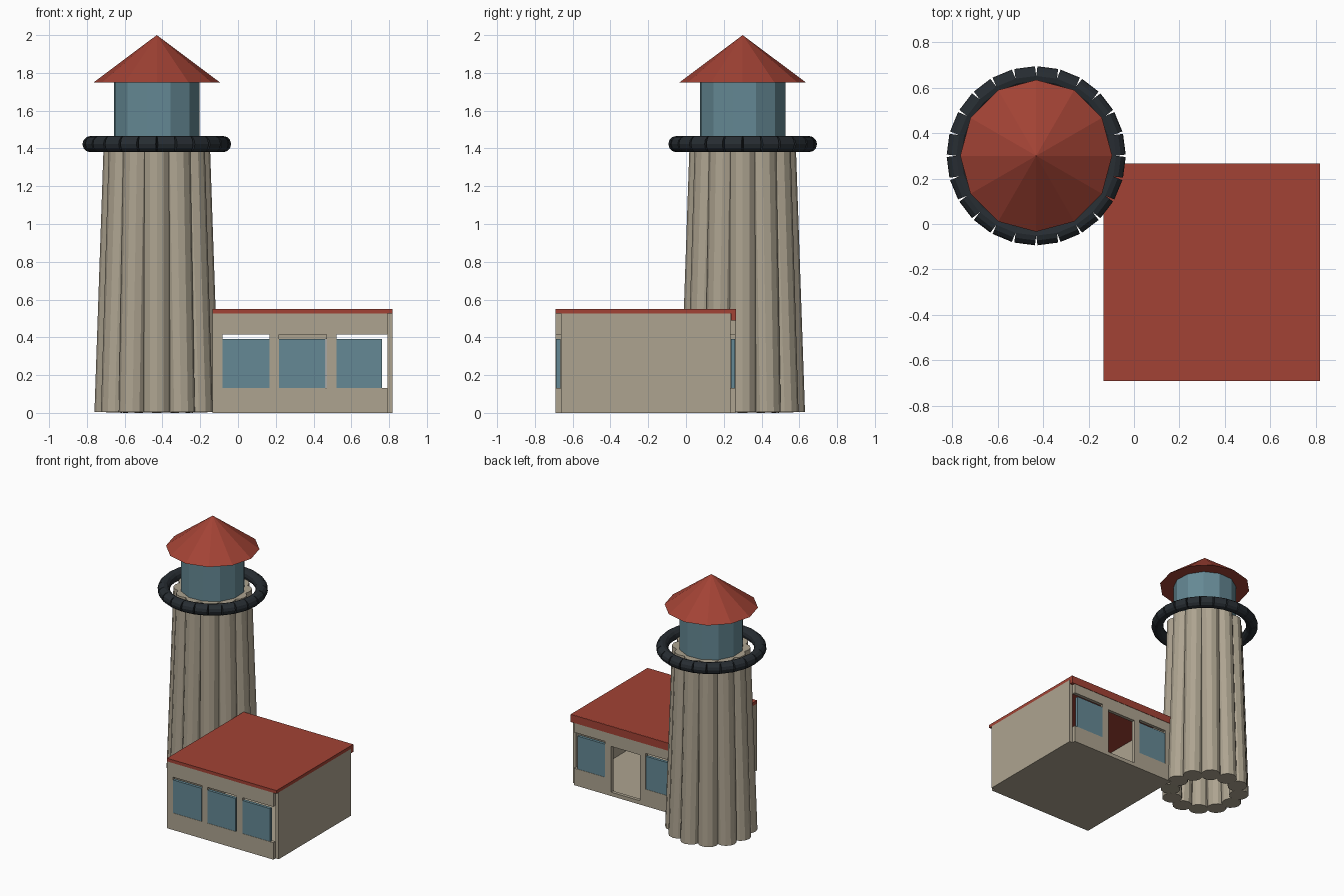
import bpy
from math import sin, cos, pi, radians
from mathutils import Vector

if "Cube" in bpy.data.objects:
    bpy.data.objects.remove(bpy.data.objects["Cube"])


def material(name, rgb):
    m = bpy.data.materials.new(name)
    m.diffuse_color = (*rgb, 1)
    m.use_nodes = True
    m.node_tree.nodes["Principled BSDF"].inputs["Base Color"].default_value = m.diffuse_color
    return m


STONE = material("stone", (0.42, 0.37, 0.28))
RED = material("red", (0.36, 0.055, 0.035))
BLUE = material("glass_blue", (0.13, 0.25, 0.30))
BLACK = material("black", (0.02, 0.026, 0.032))


def finish(name, mat):
    ob = bpy.context.object
    ob.name = name
    ob.data.materials.append(mat)
    return ob


def box(name, x0, x1, y0, y1, z0, z1, mat):
    bpy.ops.mesh.primitive_cube_add(
        size=1, location=((x0 + x1) / 2, (y0 + y1) / 2, (z0 + z1) / 2))
    ob = finish(name, mat)
    ob.scale = (x1 - x0, y1 - y0, z1 - z0)


def rod(name, a, b, r, sides, mat):
    a, b = Vector(a), Vector(b)
    bpy.ops.mesh.primitive_cylinder_add(
        vertices=sides, radius=r, depth=(b - a).length, location=(a + b) / 2,
        rotation=(b - a).to_track_quat('Z', 'Y').to_euler())
    finish(name, mat)


CX, CY = -0.43, 0.30


def polar(r, ang, z):
    return (CX + r * cos(ang), CY + r * sin(ang), z)


# Tower: ring of twelve columns leaning inward
for i in range(12):
    a = i * pi / 6
    rod("tower_column", polar(0.257, a, 0.003), polar(0.208, a, 1.43), 0.073, 12, STONE)

# Gallery ring: straight segments leaving wedge gaps outside
for i in range(24):
    a = (i + 0.5) * pi / 12
    mid = Vector(polar(0.348, a, 1.423))
    half = Vector((-sin(a), cos(a), 0)) * 0.0458
    rod("gallery_ring_segment", mid - half, mid + half, 0.043, 12, BLACK)

# Lantern room and conical roof
bpy.ops.mesh.primitive_cylinder_add(vertices=12, radius=0.232, depth=0.35,
                                    location=(CX, CY, 1.575), rotation=(0, 0, radians(18)))
finish("lantern_room", BLUE)
bpy.ops.mesh.primitive_cone_add(vertices=12, radius1=0.334, radius2=0, depth=0.25,
                                location=(CX, CY, 1.875))
finish("tower_roof", RED)

# House extents and wall thickness
X0, X1, Y0, Y1, T = -0.135, 0.818, -0.69, 0.262, 0.027
XE = X1 - T
POSTS = [(X0, -0.083), (0.168, 0.217), (0.468, 0.522)]
PANES = [(-0.083, 0.166), (0.218, 0.462), (0.522, 0.762)]

# House floor and side walls
box("floor", X0 + T, XE, Y0 + T, Y1 - T, 0.0, 0.02, STONE)
box("right_wall", XE, X1, Y0 + T, Y1 - T, 0, 0.525, STONE)
box("left_wall", X0, X0 + T, Y0 + T, Y1 - T, 0, 0.525, STONE)

# Front wall with three windows
box("front_sill_wall", X0, XE, Y0, Y0 + T, 0, 0.133, STONE)
box("front_lintel", X0, XE, Y0, Y0 + T, 0.415, 0.525, STONE)
# Back wall with a doorway between two windows
box("back_sill_wall", X0, 0.217, Y1 - T, Y1, 0, 0.133, STONE)
box("back_sill_wall", 0.468, XE, Y1 - T, Y1, 0, 0.133, STONE)
box("door_step", 0.217, 0.468, Y1 - T, Y1, 0, 0.03, STONE)
box("door_lintel", 0.217, 0.468, Y1 - T, Y1, 0.39, 0.415, STONE)
box("back_lintel", X0, XE, Y1 - T, Y1, 0.415, 0.525, STONE)

for side, y in (("front", Y0), ("back", Y1 - T)):
    for a, b in POSTS:
        box(side + "_post", a, b, y, y + T, 0.133, 0.415, STONE)
    for i, (a, b) in enumerate(PANES):
        if side == "front" or i != 1:
            box(side + "_window", a, b, y + 0.002, y + T - 0.002, 0.133, 0.392, BLUE)

# House roof with a deeper rear edge
box("house_roof", X0, X1, Y0, Y1, 0.525, 0.55, RED)
box("roof_rear_edge", X0, X1, Y1 - T + 0.003, Y1 + 0.003, 0.49, 0.549, RED)
